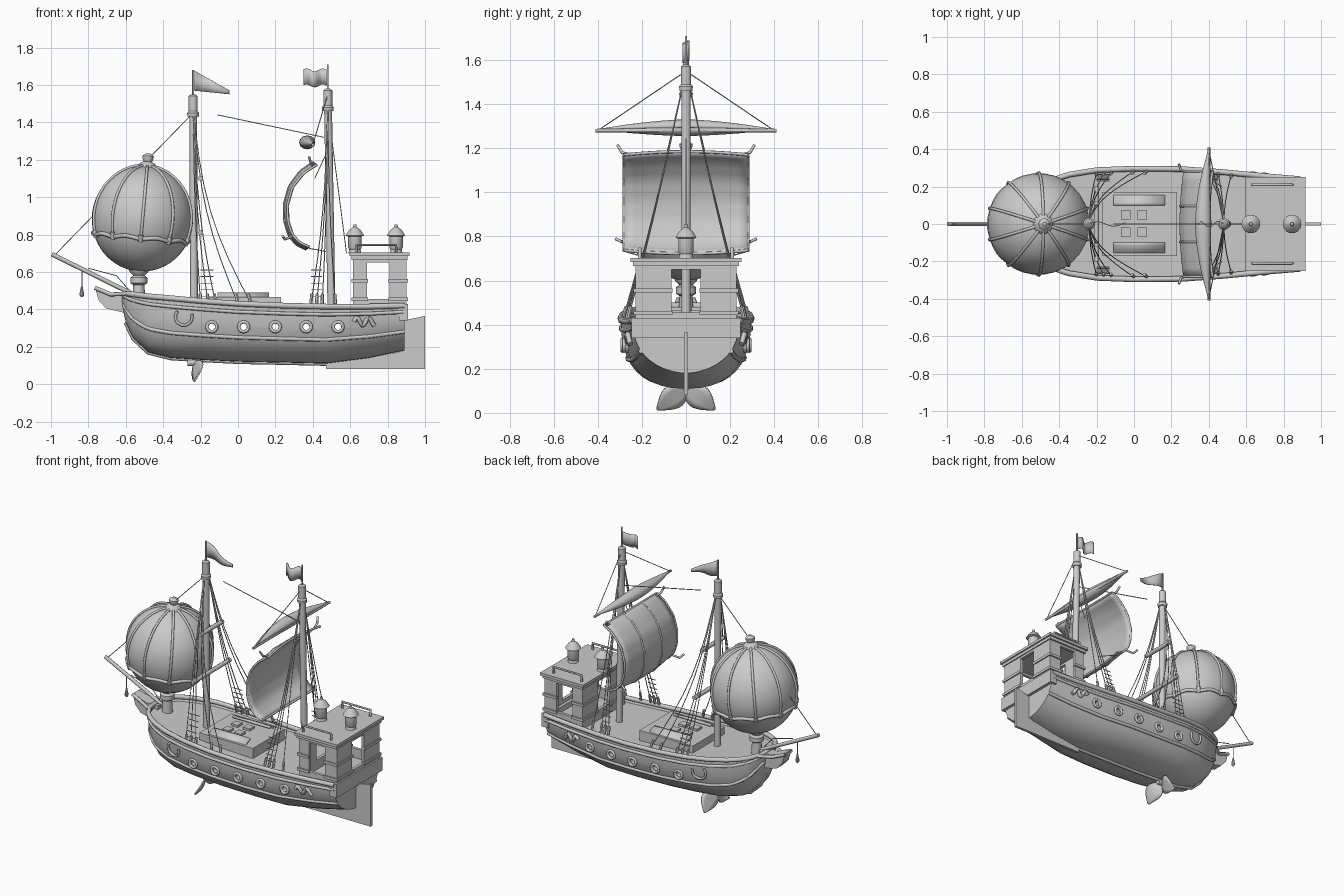
import bpy, bmesh, math
from mathutils import Vector, Matrix

cube = bpy.data.objects.get("Cube")
if cube:
    bpy.data.objects.remove(cube)

GREY = bpy.data.materials.new("plain_grey")
GREY.use_nodes = True
GREY.diffuse_color = (0.6, 0.6, 0.6, 1)
GREY.node_tree.nodes["Principled BSDF"].inputs["Base Color"].default_value = (0.6, 0.6, 0.6, 1)


# ---------- helpers ----------
def smooth(ob, angle=35):
    bpy.ops.object.select_all(action='DESELECT')
    ob.select_set(True)
    bpy.context.view_layer.objects.active = ob
    bpy.ops.object.shade_smooth_by_angle(angle=math.radians(angle))


def finish(name, bm, angle=35):
    bmesh.ops.recalc_face_normals(bm, faces=bm.faces)
    me = bpy.data.meshes.new(name)
    bm.to_mesh(me)
    bm.free()
    ob = bpy.data.objects.new(name, me)
    bpy.context.collection.objects.link(ob)
    me.materials.append(GREY)
    smooth(ob, angle)
    return ob


def boxes(name, *spans):
    """Boxes given as (x0, x1, y0, y1, z0, z1)."""
    bm = bmesh.new()
    for x0, x1, y0, y1, z0, z1 in spans:
        m = Matrix.Translation(((x0 + x1) / 2, (y0 + y1) / 2, (z0 + z1) / 2))
        bmesh.ops.create_cube(bm, size=1, matrix=m @ Matrix.Diagonal((x1 - x0, y1 - y0, z1 - z0, 1)))
    return finish(name, bm)


def tubes(name, paths, r, closed=False, sides=2):
    cu = bpy.data.curves.new(name, 'CURVE')
    cu.dimensions = '3D'
    cu.bevel_depth, cu.bevel_resolution, cu.use_fill_caps = r, sides, True
    for path in paths:
        sp = cu.splines.new('POLY')
        sp.points.add(len(path) - 1)
        for p, co in zip(sp.points, path):
            p.co = (*co, 1)
        sp.use_cyclic_u = closed
    ob = bpy.data.objects.new(name, cu)
    bpy.context.collection.objects.link(ob)
    cu.materials.append(GREY)
    bpy.ops.object.select_all(action='DESELECT')
    ob.select_set(True)
    bpy.context.view_layer.objects.active = ob
    bpy.ops.object.convert(target='MESH')
    smooth(bpy.context.object, 50)


def lathe(name, profile, at, sides=20, tilt=0.0):
    """Profile of (radius, z) spun around a vertical axis."""
    bm = bmesh.new()
    rings = [[bm.verts.new((r * math.cos(math.tau * i / sides), r * math.sin(math.tau * i / sides), z))
              for i in range(sides)] for r, z in profile]
    for a, b in zip(rings, rings[1:]):
        for i in range(sides):
            j = (i + 1) % sides
            bm.faces.new((a[i], a[j], b[j], b[i]))
    bm.faces.new(rings[0])
    bm.faces.new(rings[-1])
    bm.transform(Matrix.Translation(at) @ Matrix.Rotation(tilt, 4, 'Y'))
    return finish(name, bm)


def prism(name, pts, half):
    """Outline in x, z extruded across y."""
    bm = bmesh.new()
    f = bm.faces.new([bm.verts.new((x, -half, z)) for x, z in pts])
    new = bmesh.ops.extrude_face_region(bm, geom=[f])["geom"]
    bmesh.ops.translate(bm, vec=(0, 2 * half, 0), verts=[v for v in new if isinstance(v, bmesh.types.BMVert)])
    return finish(name, bm)


def sheet(name, fn, nu, nv, thick):
    bm = bmesh.new()
    g = [[bm.verts.new(fn(i / nu, j / nv)) for j in range(nv + 1)] for i in range(nu + 1)]
    for i in range(nu):
        for j in range(nv):
            bm.faces.new((g[i][j], g[i + 1][j], g[i + 1][j + 1], g[i][j + 1]))
    mod = finish(name, bm, 60).modifiers.new("thickness", 'SOLIDIFY')
    mod.thickness, mod.offset = thick, 0


def lerp_table(table, x):
    for a, b in zip(table, table[1:]):
        if x <= b[0]:
            t = max(0, (x - a[0]) / (b[0] - a[0]))
            return [p + (q - p) * t for p, q in zip(a[1:], b[1:])]
    return table[-1][1:]


# ---------- hull: station x, half width, keel z, top z, section sharpness ----------
HULL = [(-.62, .04, .42, .485, .75), (-.60, .10, .33, .485, .75), (-.56, .16, .245, .48, .75),
        (-.48, .215, .17, .47, .75), (-.36, .262, .14, .46, .75), (-.2, .288, .13, .445, .75),
        (0, .296, .12, .43, .75), (.25, .294, .115, .42, .75), (.47, .278, .11, .415, .8),
        (.7, .256, .14, .415, .95), (.89, .24, .18, .42, 1.1)]


def side_y(x, z):
    w, k, t, p = lerp_table(HULL, x)
    s = min(1, max(0, (t - z) / (t - k))) ** 1.25
    return w * (1 - s * s) ** (p / 2)


bm = bmesh.new()
N = 20
rings = []
for x, w, k, t, p in HULL:
    ring = []
    for i in range(N + 1):
        a = math.pi * i / N
        c, s = math.cos(a), abs(math.sin(a))
        y = math.copysign(abs(c) ** p, c) * w if i != N // 2 else 0
        ring.append(bm.verts.new((x, y, t - (t - k) * (s ** 0.8 if 0 < i < N else 0))))
    rings.append(ring)
deck = []
for a, b in zip(rings, rings[1:]):
    for i in range(N + 1):
        j = (i + 1) % (N + 1)
        f = bm.faces.new((a[i], a[j], b[j], b[i]))
        if i == N:
            deck.append(f)
bm.faces.new(rings[0])
bm.faces.new(rings[-1])
bmesh.ops.recalc_face_normals(bm, faces=bm.faces)
bmesh.ops.inset_region(bm, faces=deck, thickness=.012, depth=0, use_even_offset=True)
bmesh.ops.translate(bm, vec=(0, 0, -.025), verts=list({v for f in deck for v in f.verts}))
hull = finish("hull", bm)

# porthole openings and rims
PORTS = [-.14, .03, .2, .365, .535]
bm = bmesh.new()
for x in PORTS:
    bmesh.ops.create_cone(bm, cap_ends=True, segments=16, radius1=.02, radius2=.02, depth=1,
                          matrix=Matrix.Translation((x, 0, .307)) @ Matrix.Rotation(math.pi / 2, 4, 'X'))
cutter = finish("porthole_cutter", bm)
cutter.hide_render = True
mod = hull.modifiers.new("portholes", 'BOOLEAN')
mod.object, mod.operation, mod.solver = cutter, 'DIFFERENCE', 'EXACT'
bpy.context.view_layer.objects.active = hull
bpy.ops.object.modifier_apply(modifier="portholes")
bpy.data.objects.remove(cutter)
smooth(hull)
circle = [(math.cos(math.tau * i / 16), math.sin(math.tau * i / 16)) for i in range(16)]
tubes("porthole_rims", [[(x + .026 * c, e * (side_y(x, .307) + .004), .307 + .026 * s) for c, s in circle]
                        for x in PORTS for e in (-1, 1)], .009, True)


# rails and strakes following the hull
def strake(name, drop, r):
    left = []
    for i in range(41):
        x = -.61 + 1.5 * i / 40
        w, k, t, p = lerp_table(HULL, x)
        z = t - drop * (t - k)
        left.append((x, side_y(x, z), z))
    tubes(name, [[(x, -y, z) for x, y, z in reversed(left)] + left], r)


strake("gunwale", 0, .015)
strake("upper_strake", .14, .010)
strake("lower_strake", .58, .011)
boxes("stern_beam", (.86, .91, -.247, .247, .34, .43))
prism("keel_fin", [(.47, .13), (.47, .08), (1, .08), (1, .365), (.88, .34), (.86, .17)], .009)
tubes("keel", [[(s[0], 0, s[2]) for s in HULL[1:9]]], .012)

# prow, bowsprit and hanging lamp
prism("prow", [(-.765, .52), (-.745, .45), (-.705, .405), (-.60, .38), (-.57, .49), (-.66, .485)], .035)
tubes("prow_trim", [[(-.765, e * .035, .515), (-.68, e * .045, .48), (-.58, e * .11, .485)] for e in (-1, 1)], .011)
tubes("bowsprit", [[(-.56, 0, .48), (-.995, 0, .695)]], .012)
lathe("bow_drop", [(.004, .06), (.012, .02), (.012, .01), (.004, 0)], (-.835, 0, .465), 10)

# ---------- balloon ----------
TILT, CENTRE, R = .09, Vector((-.51, 0, .885)), .272
turn = Matrix.Rotation(TILT, 3, 'Y')


def on_balloon(lat, lon, k=1.0):
    v = Vector((math.cos(lat) * math.cos(lon), math.cos(lat) * math.sin(lon), math.sin(lat) * 1.04))
    return CENTRE + turn @ (v * R * k)


arc = [-1.5 + 3 * i / 20 for i in range(21)]
lathe("balloon", [(R * math.cos(a), 1.04 * R * math.sin(a)) for a in arc], CENTRE, 30, TILT)
RIBS = [math.tau * (i + .5) / 10 for i in range(10)]
tubes("balloon_ribs", [[on_balloon(-.36 + 1.84 * i / 14, lon, 1.01) for i in range(15)] for lon in RIBS], .008)
tubes("balloon_band", [[on_balloon(-.37 + .02 * math.cos(lon * 10), lon, 1.01)
                        for lon in [math.tau * i / 60 for i in range(60)]]], .011, True)
tubes("balloon_knots", [[on_balloon(-.44, lon, 1.02), on_balloon(-.3, lon, 1.02)] for lon in RIBS], .013)
lathe("balloon_cap", [(.055, 0), (.04, .02), (.022, .03), (.03, .05), (.03, .06), (.01, .075)],
      CENTRE + turn @ Vector((0, 0, .276)), 14, TILT)
lathe("balloon_stand", [(.035, .44), (.03, .53), (.045, .54), (.045, .57), (.03, .58), (.05, .60), (.06, .64)],
      (-.53, 0, 0), 16)

# ---------- masts, spars and flags ----------
for name, xb, xt, top in (("fore", -.235, -.24, 1.54), ("aft", .5, .48, 1.57)):
    tubes(name + "_mast", [[(xb, 0, .38), (xt, 0, top)]], .021, sides=4)
    lathe(name + "_mast_head", [(.03, -.11), (.032, -.09), (.024, -.08), (.024, 0), (.012, .01)], (xt, 0, top), 14)
    tubes(name + "_flag_pole", [[(xt, 0, top), (xt, 0, top + .14)]], .005)
tubes("fore_spars", [[(-.2, -.12, 1.1), (-.2, .12, 1.1)], [(-.2, -.2, .81), (-.2, .2, .81)]], .014)
sheet("fore_pennant", lambda u, v: (-.24 + .195 * u, .012 * math.sin(7 * u),
                                    (1.57 - .02 * u) + v * (.11 - .09 * u)), 12, 2, .004)
sheet("aft_flag", lambda u, v: (.475 - .125 * u, .015 * math.sin(8 * u),
                                1.595 + .008 * math.sin(9 * u) + v * .085), 12, 2, .004)

# ---------- sails ----------
PROFILE = [(0, .40, 1.185), (.12, .335, 1.14), (.28, .275, 1.06), (.45, .248, .96),
           (.62, .250, .87), (.78, .275, .79), (.9, .315, .745), (1, .36, .722)]


def on_sail(u, v, push=0.0):
    x, z = lerp_table(PROFILE, v)
    s = 2 * u - 1
    return (x + .02 * s * s + push, .282 * s, z + .015 * s * s * (2 * v - 1))


sheet("main_sail", on_sail, 12, 18, .01)
steps = [i / 20 for i in range(21)]
tubes("sail_seams", [[on_sail(u, v, -.004) for v in steps] for u in (0, .33, .67, 1)]
      + [[on_sail(u, v) for u in steps] for v in (0, 1)], .007)
tubes("sail_horns", [[(.40, e * .25, 1.17), (.39, e * .29, 1.18), (.38, e * .31, 1.215)] for e in (-1, 1)]
      + [[(.29, e * .27, .79), (.25, e * .29, .775), (.24, e * .32, .79)] for e in (-1, 1)], .007)


def furled(u, v):
    s, a = 2 * u - 1, math.tau * v
    k = max(.05, 1 - abs(s) ** 1.6)
    return (.37 + .03 * s * s + .042 * k * math.cos(a), .4 * s, 1.285 + .008 * k + .036 * k * math.sin(a))


sheet("furled_sail", furled, 20, 12, .003)
tubes("upper_yard", [[(.40, -.41, 1.28), (.40, .41, 1.28)]], .008)

# ---------- rigging ----------
ropes = [[(-.26, 0, 1.43), (-.98, 0, .69)], [(-.11, 0, 1.44), (.46, 0, 1.32)], [(.49, 0, 1.4), (.58, 0, .7)],
         [(-.8, 0, .62), (-.65, 0, .58), (-.58, 0, .5)], [(-.835, 0, .61), (-.835, 0, .52)],
         [(.48, 0, 1.25), (.41, 0, 1.1)]]
blocks = []
for e in (-1, 1):
    ropes += [[(.48, 0, 1.55), (.4, e * .4, 1.28)], [(.36, e * .27, .73), (.47, e * .2, .71)]]
    for mast, feet in ((-.24, (-.2, -.16, -.12, .0, .07)), (.48, (.39, .42, .45, .52))):
        for x in feet:
            head, foot = Vector((mast, e * .015, 1.48)), Vector((x, e * (side_y(x, .42) - .012), .43))
            bow = Vector((-.2 * (x - mast), 0, -.03))
            ropes.append([head.lerp(foot, i / 8) + bow * math.sin(math.pi * i / 8) for i in range(9)])
            blocks.append([foot, foot.lerp(head, .05)])
    for x0, x1 in ((-.2, -.13), (.39, .45)):
        for i in range(5):
            z, y = .47 + .035 * i, e * (.265 - .009 * i)
            ropes.append([(x0, y, z), (x1, y, z)])
tubes("rigging", ropes, .0027, sides=1)
tubes("deadeyes", blocks, .009, sides=1)

# ---------- deck fittings ----------
boxes("deck_house", (-.17, .23, -.17, .17, .38, .465))
for name, e in (("left_deck_cover", 1), ("right_deck_cover", -1)):
    sheet(name, lambda u, v, e=e: (-.11 + .275 * u, e * (.1 + .065 * v), .485 - .04 * v * v), 1, 6, .012)
boxes("deck_hatches", *[(x - .025, x + .025, y - .025, y + .025, .46, .48) for x in (-.045, .045) for y in (-.045, .05)])

# ---------- stern cabin ----------
parts, trim = [], []
for x0, x1 in ((.615, .635), (.88, .90)):
    parts += [(x0, x1, -.228, -.065, .38, .69), (x0, x1, .065, .228, .38, .69),
              (x0, x1, -.07, .07, .38, .455), (x0, x1, -.07, .07, .65, .69)]
for y0, y1 in ((-.228, -.208), (.208, .228)):
    parts += [(.615, .69, y0, y1, .38, .69), (.81, .90, y0, y1, .38, .69),
              (.68, .82, y0, y1, .38, .455), (.68, .82, y0, y1, .65, .69)]
boxes("cabin_walls", *parts)
for z in (.445, .545):
    for e in (-1, 1):
        ya, yb = sorted((e * .062, e * .237))
        trim += [(.607, .63, ya, yb, z, z + .018), (.885, .908, ya, yb, z, z + .018)]
        ya, yb = sorted((e * .22, e * .237))
        trim += [(.607, .695, ya, yb, z, z + .018), (.805, .908, ya, yb, z, z + .018)]
boxes("cabin_trim", *trim)
boxes("cabin_roof", (.597, .917, -.252, .252, .685, .703), (.607, .907, -.24, .24, .665, .69))
tubes("roof_rails", [[(.635, y, .70), (.635, y, .745), (.845, y, .745), (.845, y, .70)] for y in (-.21, .21)], .008)
for name, x in (("front_lantern", .625), ("rear_lantern", .845)):
    lathe(name, [(.035, .70), (.03, .72), (.036, .73), (.036, .79), (.05, .795), (.03, .825), (.01, .84), (.008, .855)],
          (x, 0, 0), 14)

# ---------- side ornaments and propeller ----------
hooks, scrolls = [], []
for e in (-1, 1):
    hook = [(-.29 + .045 * math.cos(a), .36 + .045 * math.sin(a)) for a in [2.4 + .35 * i for i in range(13)]]
    hooks.append([(x, e * (side_y(x, z) + .008), z) for x, z in hook])
    wave = [(.62 + .011 * i, .335 + .022 * math.sin(i * 1.1)) for i in range(11)]
    scrolls.append([(x, e * (side_y(x, z) + .01), z) for x, z in wave])
tubes("anchors", hooks, .008)
tubes("stern_scrolls", scrolls, .012)
for name, e in (("left_blade", 1), ("right_blade", -1)):
    def blade(u, v, e=e):
        w = .055 * math.sin(math.pi * min(1, u ** .8)) + .004
        p = Vector((-.235, 0, .115)) + Vector((0, e * .8, -.6)) * (.165 * u)
        return p + Vector((.45, e * .6, .7)) * (w * (2 * v - 1)) + Vector((.02 * math.sin(3 * u), 0, 0))
    sheet(name, blade, 10, 4, .008)
tubes("propeller_hub", [[(-.27, 0, .115), (-.2, 0, .115)]], .018, sides=3)
